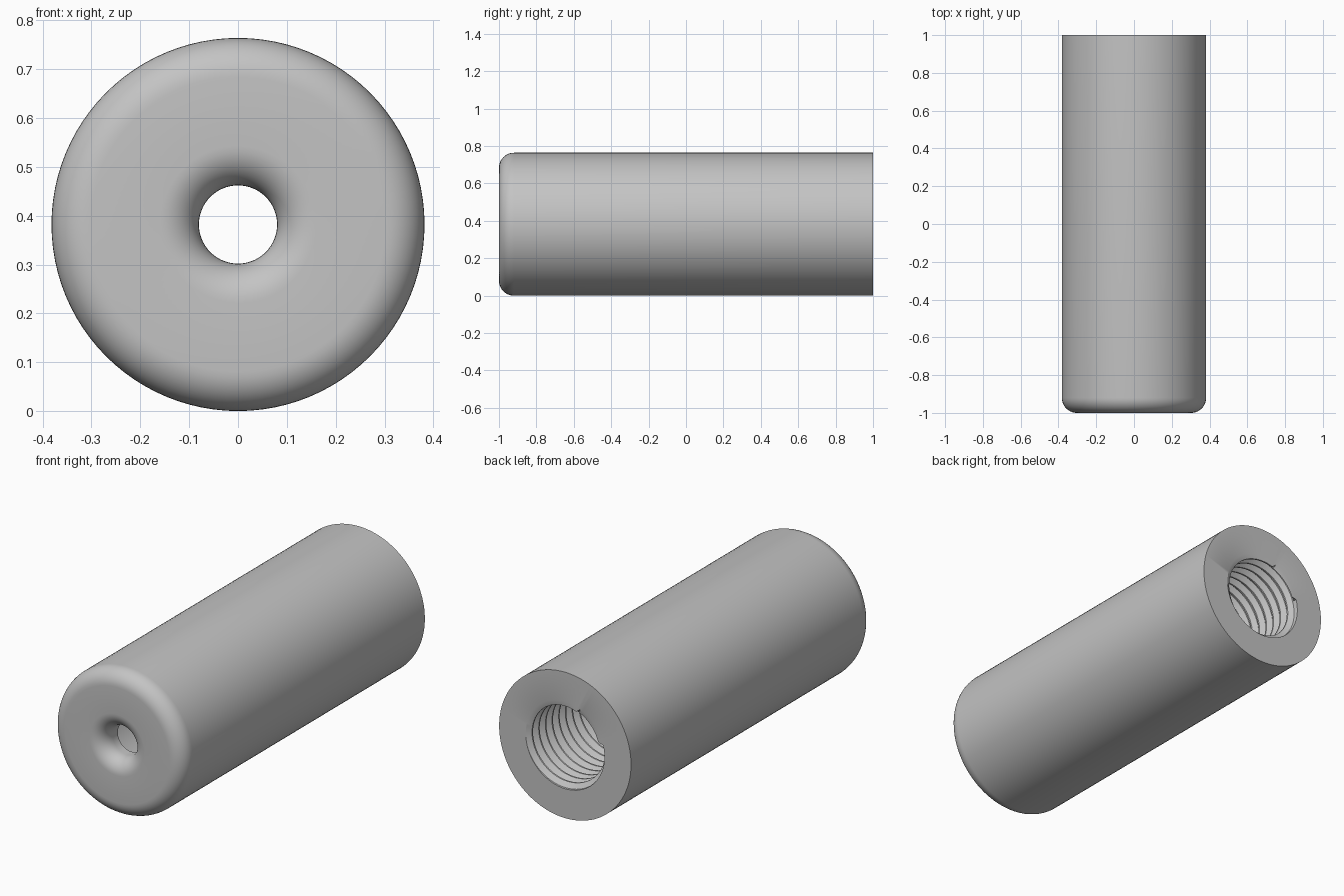
import bpy
import bmesh
from math import sin, cos, pi, radians

cube = bpy.data.objects.get("Cube")
if cube:
    bpy.data.objects.remove(cube, do_unlink=True)

SEGS = 96
RADIUS = 0.382          # outer body
FILLET = 0.08           # rounded front corner and flared mouth
BORE = 0.08             # small front hole
CHAMBER = 0.29          # hollow inside
ROOT, CREST = 0.228, 0.203   # thread radii
BACK, FRONT = 1.0, -1.0
THREAD_END, PITCH = 0.48, 0.055

grey = bpy.data.materials.new("satin grey")
grey.use_nodes = True
grey.diffuse_color = (0.55, 0.55, 0.55, 1)
grey.node_tree.nodes["Principled BSDF"].inputs["Base Color"].default_value = grey.diffuse_color


def arc(r, y, start, end, steps=10):
    """Points (radius, y) along a circular fillet."""
    angles = [radians(start + (end - start) * i / steps) for i in range(steps + 1)]
    return [(r + FILLET * cos(a), y + FILLET * sin(a)) for a in angles]


def skin(bm, rows):
    """Join neighbouring rows of points with quads."""
    rows = [[bm.verts.new(p) for p in row] for row in rows]
    for a, b in zip(rows, rows[1:]):
        for i in range(SEGS):
            bm.faces.new((a[i], a[i + 1], b[i + 1], b[i]))


def ring_point(r, y, i):
    a = 2 * pi * (i % SEGS) / SEGS
    return (r * cos(a), y, RADIUS + r * sin(a))


bm = bmesh.new()

# Lathed shell: back rim, outer wall, rounded front, flared mouth, chamber
profile = [(ROOT, BACK), (RADIUS, BACK)]
profile += arc(RADIUS - FILLET, FRONT + FILLET, 0, -90)
profile += arc(BORE + FILLET, FRONT + FILLET, -90, -180)
wall_y = FRONT + FILLET + 0.04
profile += [(BORE, wall_y), (CHAMBER, wall_y), (CHAMBER, THREAD_END), (ROOT, THREAD_END)]
skin(bm, [[ring_point(r, y, i) for i in range(SEGS + 1)] for r, y in profile])

# Helical thread, trimmed flush at both ends
tooth = [(0, ROOT), (0.15, ROOT), (0.5, CREST), (0.65, CREST)]
turns = int((BACK - THREAD_END) / PITCH) + 3
rows = []
for turn in range(turns):
    for offset, r in tooth:
        row = []
        for i in range(SEGS + 1):
            y = THREAD_END + (turn + offset + i / SEGS - 1.5) * PITCH
            inside = THREAD_END < y < BACK
            y = min(max(y, THREAD_END), BACK)
            row.append(ring_point(r if inside else ROOT, y, i))
        rows.append(row)
skin(bm, rows)

bmesh.ops.remove_doubles(bm, verts=bm.verts, dist=0.00005)
bmesh.ops.dissolve_degenerate(bm, edges=bm.edges, dist=0.00005)
bmesh.ops.recalc_face_normals(bm, faces=bm.faces)

mesh = bpy.data.meshes.new("threaded_tube")
bm.to_mesh(mesh)
bm.free()
mesh.materials.append(grey)
tube = bpy.data.objects.new("threaded_tube", mesh)
bpy.context.collection.objects.link(tube)

bpy.ops.object.select_all(action="DESELECT")
tube.select_set(True)
bpy.context.view_layer.objects.active = tube
bpy.ops.object.shade_smooth_by_angle(angle=radians(30))
